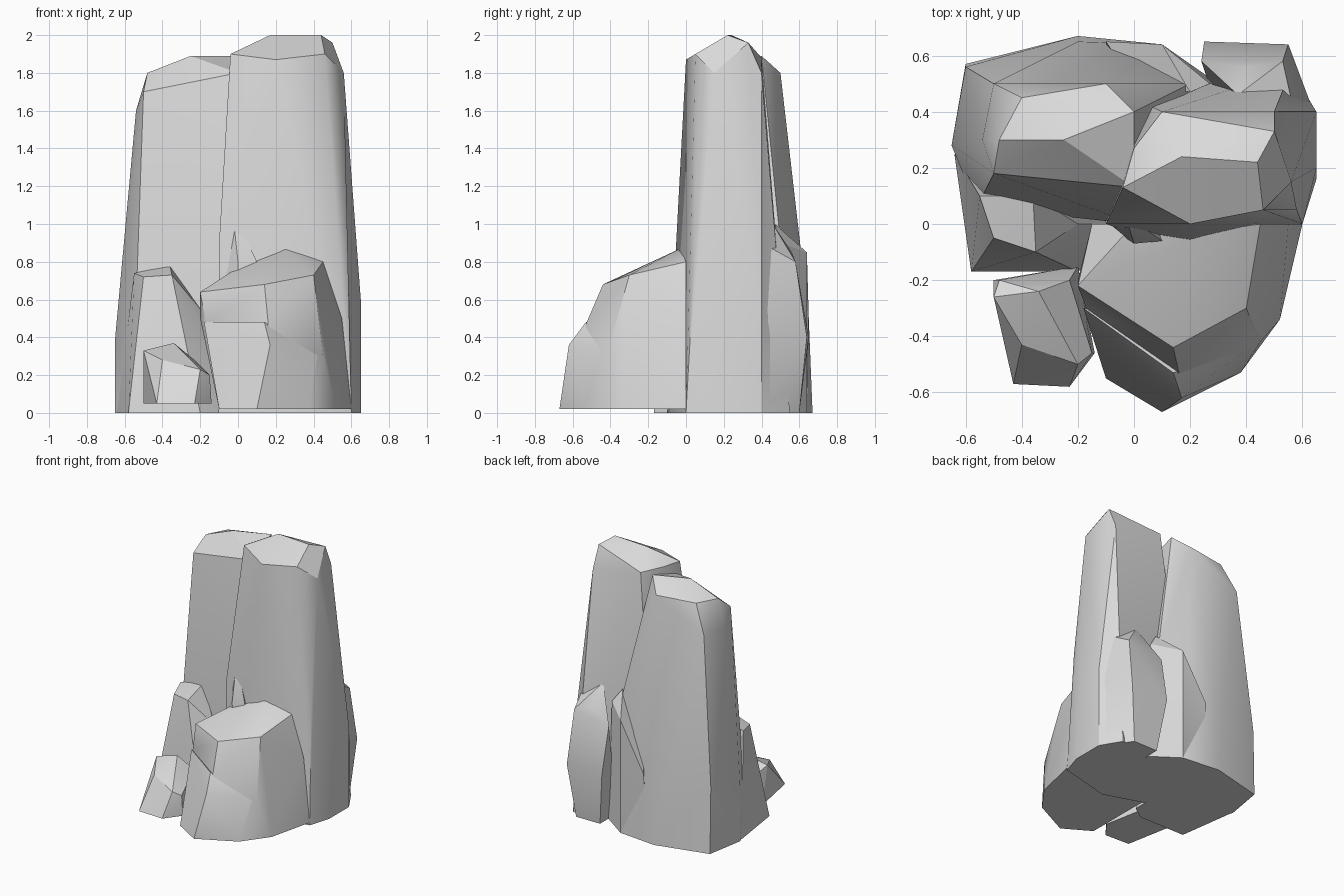
import bpy
import bmesh
import math

# Remove the default cube only
default_cube = bpy.data.objects.get("Cube")
if default_cube:
    bpy.data.objects.remove(default_cube, do_unlink=True)

# Single stone colour
STONE_COLOUR = (0.7, 0.7, 0.7, 1)
stone = bpy.data.materials.new("grey_stone")
stone.use_nodes = True
stone.diffuse_color = STONE_COLOUR
shader = next(node for node in stone.node_tree.nodes if node.type == "BSDF_PRINCIPLED")
shader.inputs["Base Color"].default_value = STONE_COLOUR
shader.inputs["Roughness"].default_value = 0.9


def chiselled_rock(name, foot, corners, foot_height=0):
    """Wrap a convex, faceted stone around a level foot outline and its upper corners."""
    bm = bmesh.new()
    for x, y in foot:
        bm.verts.new((x, y, foot_height))
    for corner in corners:
        bm.verts.new(corner)
    hull = bmesh.ops.convex_hull(bm, input=bm.verts)
    leftovers = set(hull["geom_interior"]) | set(hull["geom_unused"])
    loose = [item for item in leftovers if isinstance(item, bmesh.types.BMVert)]
    bmesh.ops.delete(bm, geom=loose, context="VERTS")
    # Merge nearly flat triangles into broad chiselled facets
    bmesh.ops.dissolve_limit(bm, angle_limit=math.radians(4),
                             verts=bm.verts, edges=bm.edges)
    bmesh.ops.recalc_face_normals(bm, faces=bm.faces)
    mesh = bpy.data.meshes.new(name)
    bm.to_mesh(mesh)
    bm.free()
    mesh.materials.append(stone)
    rock = bpy.data.objects.new(name, mesh)
    bpy.context.collection.objects.link(rock)
    # Soften only the shallow creases
    bpy.ops.object.select_all(action="DESELECT")
    rock.select_set(True)
    bpy.context.view_layer.objects.active = rock
    bpy.ops.object.shade_smooth_by_angle(angle=math.radians(30))


# Broad, slightly shorter column: swollen foot, shoulder, sloping cap
chiselled_rock(
    name="left_column",
    foot=[(-.65, .28), (-.6, .57), (-.2, .67), (.1, .64), (.3, .5), (.1, 0), (-.56, .06)],
    corners=[
        (-.65, .28, .4), (-.6, .56, .5), (-.2, .65, .5),
        (.2, .5, .9), (0, 0, .9), (-.5, .13, 1.1),
        (-.54, .3, 1.6), (-.5, .5, 1.6),
        (-.5, .18, 1.7), (0, .13, 1.8), (-.48, .3, 1.8),
        (-.25, .3, 1.89), (0, .4, 1.89), (-.4, .45, 1.8), (-.1, .5, 1.8),
    ],
)

# Tallest column with a faceted, bevelled cap
chiselled_rock(
    name="right_column",
    foot=[(.6, 0), (.65, .16), (.65, .4), (.56, .55), (0, .4), (-.1, 0), (.2, -.1)],
    corners=[
        (.65, .2, .6), (.65, .4, .6), (.57, .4, .9),
        (.58, .05, .9), (.17, -.06, .8), (-.1, 0, .9), (0, .45, .9),
        (-.04, .13, 1.9), (.2, 0, 1.87), (.46, .05, 1.9),
        (.56, .15, 1.8), (.5, .4, 1.8),
        (.17, .24, 2), (.44, .22, 2), (.5, .33, 1.96),
        (0, .27, 1.9), (.1, .4, 1.88),
    ],
)

# Slab leaning on the rear corner
chiselled_rock(
    name="rear_slab",
    foot=[(.3, .6), (.5, .6), (.64, .4), (.3, .4)],
    corners=[
        (.57, .4, .9), (.37, .46, 1), (.4, .56, .85), (.53, .58, .8),
        (.24, .58, .75), (.55, .64, .4), (.25, .65, .4), (.64, .4, .5),
    ],
)

# Slanted wedge at the back, between slab and broad column
chiselled_rock(
    name="rear_wedge",
    foot=[(.1, .64), (.3, .5), (-.1, .6)],
    corners=[(-.1, .65, .5), (.1, .64, .85), (.2, .47, 1), (.27, .5, .9), (0, .5, .7)],
)

# Main boulder at the front with a sloping top
chiselled_rock(
    name="front_boulder",
    foot=[(-.1, -.4), (.1, -.6), (.38, -.53), (.52, -.34), (.6, 0), (-.1, 0)],
    foot_height=.02,
    corners=[
        (-.2, -.22, .64), (0, 0, .77), (.25, -.03, .87), (.45, 0, .8),
        (.4, -.3, .73), (.14, -.44, .68), (-.2, -.2, .5), (-.15, 0, .6),
        (-.17, -.3, .48), (.16, -.53, .47), (.45, -.42, .3), (.55, 0, .5),
    ],
)

# Lower lobe pushed out of the boulder
chiselled_rock(
    name="boulder_lobe",
    foot=[(.1, -.67), (-.1, -.55), (.38, -.53), (-.1, -.3)],
    foot_height=.02,
    corners=[
        (-.18, -.3, .48), (.14, -.53, .48), (.17, -.62, .36),
        (-.1, -.44, .3), (.44, -.42, .3),
    ],
)

# Stump against the broad column
chiselled_rock(
    name="left_stump",
    foot=[(-.58, -.17), (-.2, -.17), (-.1, -.1), (-.64, .25), (-.1, .2)],
    corners=[
        (-.55, .1, .74), (-.36, .1, .78), (-.5, -.05, .72), (-.35, -.1, .73),
        (-.2, 0, .55), (-.1, 0, .3),
    ],
)

# Loose stone in front of the stump
chiselled_rock(
    name="small_stone",
    foot=[(-.5, -.2), (-.43, -.57), (-.23, -.58), (-.14, -.46), (-.2, -.15)],
    foot_height=.05,
    corners=[
        (-.5, -.26, .33), (-.34, -.24, .37), (-.4, -.43, .28),
        (-.2, -.5, .23), (-.15, -.46, .2), (-.23, -.2, .28), (-.48, -.2, .3),
    ],
)

# Thin splinter wedged between the columns
chiselled_rock(
    name="crevice_splinter",
    foot=[(-.1, 0), (0, -.06), (.1, .1)],
    foot_height=.6,
    corners=[(-.03, .03, 1.08), (.1, -.06, .8), (0, -.07, .8)],
)
